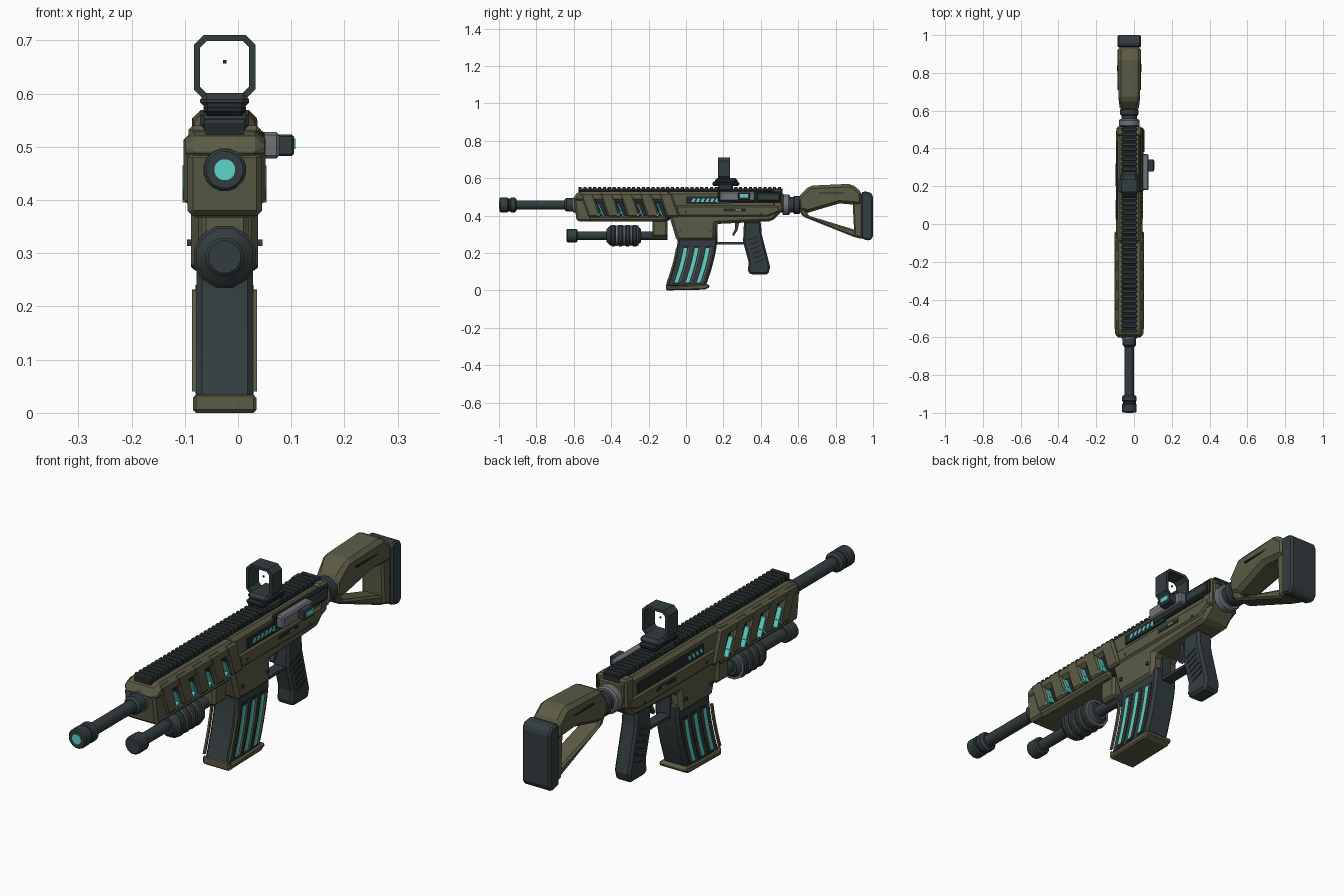
import bpy, bmesh, math
from mathutils import Vector

cube = bpy.data.objects.get("Cube")
if cube:
    bpy.data.objects.remove(cube, do_unlink=True)

MIDDLE = -.025  # x of the body's centre plane
BORE = .457     # height of the barrel axis
UNDER = .293    # height of the lower tube axis
RAIL = .53      # height of the receiver top


def material(name, *rgb):
    m = bpy.data.materials.new(name)
    m.use_nodes = True
    m.diffuse_color = (*rgb, 1)
    shader = next(n for n in m.node_tree.nodes if n.type == 'BSDF_PRINCIPLED')
    shader.inputs["Base Color"].default_value = (*rgb, 1)
    return m


OLIVE = material("olive", .105, .105, .06)
DARK = material("dark_slate", .033, .046, .049)
BLACK = material("near_black", .016, .022, .024)
CYAN = material("cyan_glow", .11, .66, .59)
GREY = material("steel_grey", .16, .17, .185)


def finish(name, bm, mat, bevel=0, smooth=False):
    bmesh.ops.recalc_face_normals(bm, faces=bm.faces[:])
    mesh = bpy.data.meshes.new(name)
    bm.to_mesh(mesh)
    bm.free()
    mesh.materials.append(mat)
    if smooth:
        mesh.polygons.foreach_set("use_smooth", [True] * len(mesh.polygons))
        mesh.set_sharp_from_angle(angle=math.radians(35))
    part = bpy.data.objects.new(name, mesh)
    bpy.context.collection.objects.link(part)
    if bevel:
        chamfer = part.modifiers.new("chamfer", 'BEVEL')
        chamfer.width, chamfer.segments = bevel, 1
        chamfer.limit_method, chamfer.angle_limit = 'ANGLE', math.radians(30)
    return part


def prism(name, outline, half, mat, bevel=0, x=MIDDLE):
    """Side outline of (y, z) points, extruded by half to either side of x."""
    bm = bmesh.new()
    face = bm.faces.new([bm.verts.new((x - half, y, z)) for y, z in outline])
    grown = bmesh.ops.extrude_face_region(bm, geom=[face])
    verts = [v for v in grown["geom"] if isinstance(v, bmesh.types.BMVert)]
    bmesh.ops.translate(bm, vec=Vector((2 * half, 0, 0)), verts=verts)
    return finish(name, bm, mat, bevel)


def slanted(y, z, width, height, lean=0):
    """Outline of a bar centred on (y, z), its top pushed by lean along y."""
    w, h, s = width / 2, height / 2, lean / 2
    return [(y - w - s, z - h), (y + w - s, z - h), (y + w + s, z + h), (y - w + s, z + h)]


def block(name, half, y, z, length, height, mat, bevel=0, x=MIDDLE):
    return prism(name, slanted(y, z, length, height), half, mat, bevel, x)


def bridge(bm, loops):
    for a, b in zip(loops, loops[1:]):
        for i in range(len(a)):
            bm.faces.new((a[i - 1], a[i], b[i], b[i - 1]))


def tube(name, start, end, radius, z, mat, edge=0, sides=16):
    """Lengthwise cylinder with both ends chamfered by edge."""
    bm = bmesh.new()
    profile = [(start, radius), (end, radius)]
    if edge:
        profile = [(start, radius - edge), (start + edge, radius), (end - edge, radius), (end, radius - edge)]
    turns = [2 * math.pi * (i + .5) / sides for i in range(sides)]
    rings = [[bm.verts.new((MIDDLE + r * math.cos(t), y, z + r * math.sin(t))) for t in turns]
             for y, r in profile]
    bridge(bm, rings)
    bm.faces.new(rings[0])
    bm.faces.new(rings[-1])
    return finish(name, bm, mat, smooth=True)


# Barrel and muzzle
tube("barrel", -.95, -.5, .025, BORE, DARK)
tube("muzzle_front", -.998, -.95, .04, BORE, DARK, .005)
tube("muzzle_groove", -.96, -.93, .035, BORE, BLACK)
tube("muzzle_rear", -.945, -.905, .04, BORE, DARK, .01)
tube("muzzle_glow", -1, -.99, .02, BORE, CYAN)
tube("barrel_collar", -.65, -.58, .037, BORE, DARK, .01)
tube("collar_ring", -.605, -.59, .041, BORE, GREY)

# Under-barrel tube and ribbed foregrip
tube("lower_tube", -.6, -.1, .023, UNDER, DARK)
tube("lower_tube_cap", -.64, -.58, .037, UNDER, DARK, .006, 12)
tube("foregrip", -.425, -.24, .055, UNDER, DARK, .02, 12)
for i in range(4):
    y = -.4 + i * .038
    tube("foregrip_rib", y, y + .024, .06, UNDER, DARK, .005, 12)
    tube("foregrip_band", y + .027, y + .033, .057, UNDER, GREY, 0, 12)
block("tube_bracket", .045, -.14, .34, .08, .11, OLIVE, .01)

# Handguard: dark core in a slotted olive shell with glowing slashes
block("handguard_core", .06, -.33, .445, .5, .14, BLACK, .012)
prism("handguard_top", [(-.6, .47), (-.08, .47), (-.08, RAIL), (-.57, RAIL), (-.6, .51)], .075, OLIVE, .018)
block("handguard_bottom", .068, -.34, .385, .48, .035, OLIVE, .012)
prism("handguard_nose", [(-.585, .37), (-.5, .37), (-.53, .49), (-.6, .49)], .07, OLIVE, .01)
for i in range(5):
    y = -.51 + i * .105
    prism("handguard_rib", slanted(y, BORE, .068, .13, -.045), .077, OLIVE, .008)
    if i < 4:
        prism("handguard_glow", slanted(y + .055, .43, .008, .07, -.03), .079, CYAN)
        prism("handguard_glow_tick", slanted(y + .05, .41, .008, .025, .02), .078, CYAN)

# Top rail
block("rail_base", .036, -.03, RAIL, 1.09, .03, BLACK)
for i in range(42):
    block("rail_tooth", .04, -.566 + i * .026, .542, .017, .024, DARK, .003)

# Receiver with magazine well
prism("receiver", [(-.1, RAIL), (.52, RAIL), (.52, .43), (.46, .37), (.16, .355), (.155, .265),
                   (-.05, .265), (-.09, .4)], .063, OLIVE, .014)
prism("receiver_shoulder", [(-.06, .455), (.5, .455), (.5, .42), (.44, .395), (-.04, .395)], .07, OLIVE, .008)
block("receiver_rear_rib", .068, .49, .48, .05, .12, OLIVE, .008)
for y, z in ((-.03, .32), (.13, .32), (0, .42), (.4, .41)):
    block("receiver_pin", .071, y, z, .012, .012, DARK)
block("selector_slot", .072, .26, .43, .12, .016, BLACK)
block("selector_lever", .074, .28, .43, .03, .01, GREY)

# Slots with glowing marks on both sides
for side, centre, length, count in ((1, .12, .24, 6), (-1, .23, .42, 4)):
    x = MIDDLE + side * .066
    block("mark_plate", .004, centre, .482, length, .04, BLACK, 0, x)
    for i in range(count):
        prism("mark", slanted(.04 + i * .025, .482, .015, .018, .008), .006, CYAN, 0, x)
block("left_mark_line", .006, .2, .473, .07, .007, CYAN, 0, MIDDLE + .066)

# Bolt, carrier and charging handle on the left
block("bolt_channel", .01, .34, .5, .34, .06, BLACK, .005, .04)
block("bolt_carrier", .02, .275, .503, .19, .05, GREY, .006, .058)
block("bolt_rear_plate", .006, .44, .5, .12, .04, DARK, .004, .05)
block("charging_handle", .018, .31, .503, .065, .04, DARK, .004, .087)
block("handle_glow", .002, .31, .506, .045, .02, CYAN, 0, .106)


# Curved magazine
def magazine_strip(name, start, end, low, high, half, mat, bevel=0, x=MIDDLE):
    """Strip between two fractions of the magazine's depth, bent forward as it drops."""
    def point(t, z):
        return -.045 + .212 * t - .5 * max(0, .27 - z) ** 1.5, z
    heights = [low + (high - low) * i / 6 for i in range(7)]
    outline = [point(start, z) for z in heights] + [point(end, z) for z in reversed(heights)]
    prism(name, outline, half, mat, bevel, x)


magazine_strip("magazine", 0, 1, .02, .3, .053, DARK, .01)
for i in range(3):
    t = .15 + i * .28
    magazine_strip("magazine_recess", t, t + .19, .035, .24, .0545, BLACK)
    magazine_strip("magazine_glow", t + .025, t + .115, .042, .228, .057, CYAN)
    magazine_strip("magazine_rib", t + .14, t + .175, .04, .232, .061, OLIVE)
for side in (-1, 1):
    magazine_strip("magazine_edge", -.02, .03, .04, .23, .004, OLIVE, 0, MIDDLE + side * .057)
prism("magazine_base", [(-.108, 0), (.1, .004), (.128, .018), (.12, .034), (-.085, .022), (-.108, .038)],
      .06, OLIVE, .006)

# Trigger, guard and pistol grip
block("guard_front", .022, .162, .305, .014, .1, DARK)
block("guard_bottom", .022, .245, .252, .17, .012, DARK)
prism("trigger", [(.26, .37), (.285, .37), (.277, .325), (.255, .29), (.247, .3), (.263, .33)], .01, DARK)
prism("grip", [(.31, .37), (.4, .37), (.405, .3), (.45, .125), (.44, .085), (.345, .085), (.33, .1),
               (.335, .15), (.305, .26)], .036, DARK, .01)
for i in range(6):
    y, z = .355 + i * .008, .275 - i * .024
    prism("grip_groove", [(y - .027, z - .012), (y + .027, z + .008), (y + .027, z + .017), (y - .027, z - .003)],
          .038, BLACK)

# Buffer tube
tube("buffer_tube", .5, .66, .042, BORE, DARK)
tube("buffer_ring", .515, .555, .056, BORE, GREY, .006)
tube("buffer_collar", .575, .61, .05, BORE, DARK, .005)

# Skeleton stock, narrower at the front
stock = prism("stock_top", [(.6, .43), (.6, .5), (.66, .56), (.885, .57), (.94, .525), (.94, .455), (.82, .465),
                            (.65, .415)], .061, OLIVE, .016)
for v in stock.data.vertices:
    if v.co.y < .655:
        v.co.x = MIDDLE + (v.co.x - MIDDLE) * .78
prism("stock_arm", [(.6, .435), (.64, .435), (.655, .4), (.9, .325), (.94, .325), (.94, .275), (.9, .285),
                    (.625, .395)], .04, OLIVE, .008)
prism("stock_post", [(.89, .49), (.95, .49), (.95, .275), (.9, .29)], .05, OLIVE, .008)
block("stock_cheek_line", .062, .79, .52, .16, .006, BLACK)
prism("butt_pad", [(.935, .52), (.95, RAIL), (.985, .525), (1, .505), (1, .285), (.98, .265), (.935, .278)],
      .063, DARK, .008)

# Reflex sight: mount, hood and aiming dot
block("sight_clamp", .046, .21, .55, .08, .03, DARK, .006)
block("sight_base", .04, .213, .57, .145, .024, BLACK, .008)
block("sight_body", .046, .215, .586, .12, .03, DARK, .012)


def octagon(bm, y, half, height, cut):
    """Ring of vertices around the sight window, corners cut off."""
    corners = [(half - cut, height), (half, height - cut)]
    quarter = corners + [(x, -z) for x, z in reversed(corners)]
    ring = quarter + [(-x, z) for x, z in reversed(quarter)]
    return [bm.verts.new((MIDDLE + x, y, .65 + z)) for x, z in ring]


bm = bmesh.new()
outer = [octagon(bm, y, .058, .06, .018) for y in (.17, .235)]
inner = [octagon(bm, y, .046, .049, .012) for y in (.235, .17)]
bridge(bm, outer + inner + outer[:1])
finish("sight_hood", bm, DARK)
block("sight_dot", .003, .2, .66, .004, .006, BLACK)
